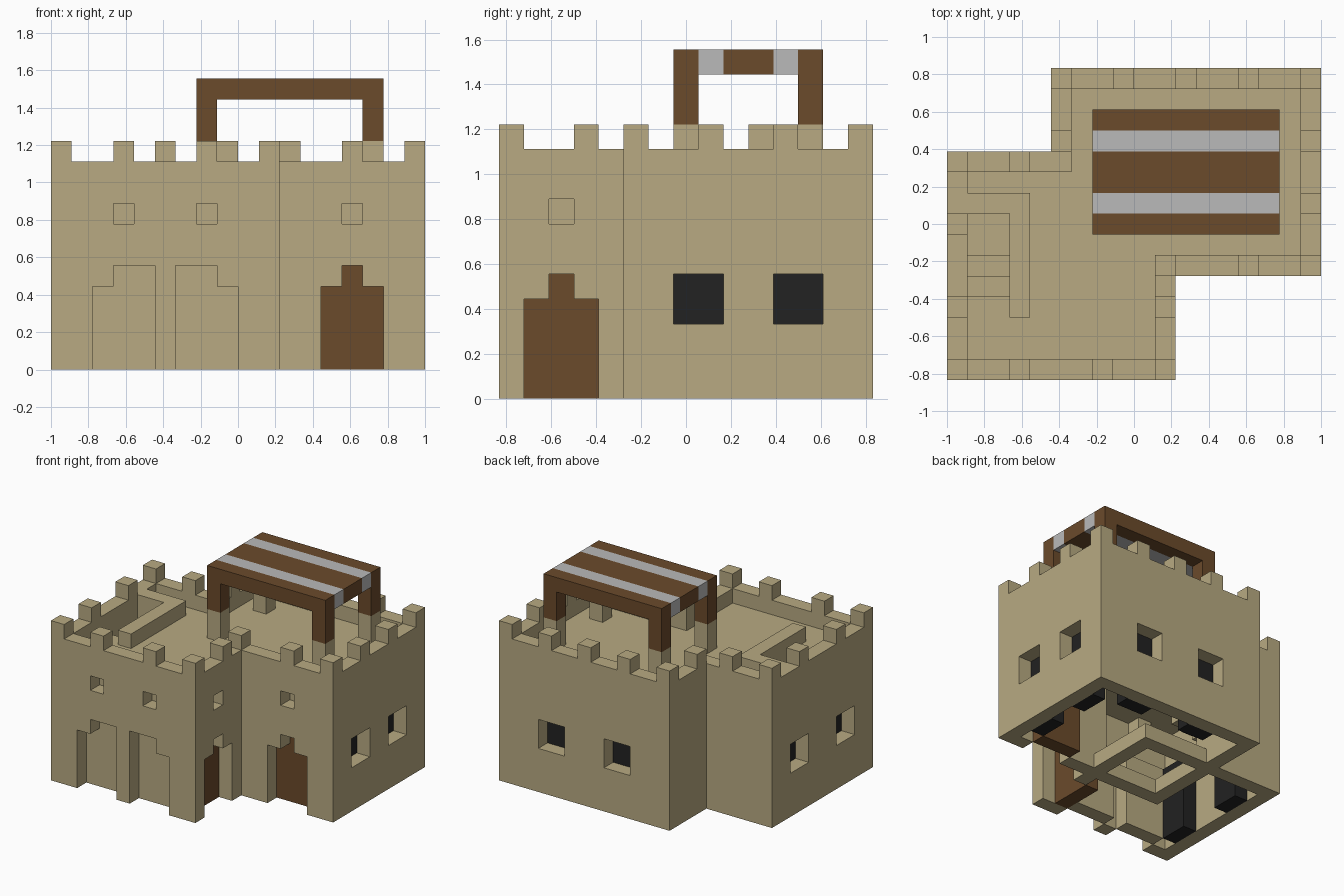
import bpy
import bmesh
from itertools import product
from mathutils import Vector

cube = bpy.data.objects.get("Cube")
if cube:
    bpy.data.objects.remove(cube, do_unlink=True)

U = 1 / 9  # one building block


def material(name, rgb):
    m = bpy.data.materials.new(name)
    m.use_nodes = True
    m.diffuse_color = (*rgb, 1)
    bsdf = m.node_tree.nodes["Principled BSDF"]
    bsdf.inputs["Base Color"].default_value = (*rgb, 1)
    bsdf.inputs["Roughness"].default_value = 0.9
    return m


sand = material("sandstone", (0.479, 0.402, 0.223))
brown = material("brown wood", (0.147, 0.069, 0.024))
grey = material("light grey cloth", (0.491, 0.491, 0.491))
black = material("dark glass", (0.016, 0.016, 0.016))


def box(x0, x1, y0, y1, z0, z1):
    """Set of block cells filling a box."""
    return set(product(range(x0, x1), range(y0, y1), range(z0, z1)))


def build(name, cells, mat):
    """Make one clean shell around a set of block cells."""
    bm = bmesh.new()
    for cell in cells:
        for axis, side in product(range(3), (0, 1)):
            near = list(cell)
            near[axis] += 2 * side - 1
            if tuple(near) in cells:
                continue
            a, b = (axis + 1) % 3, (axis + 2) % 3
            corners = []
            for da, db in ((0, 0), (1, 0), (1, 1), (0, 1)):
                p = Vector(cell)
                p[axis] += side
                p[a] += da
                p[b] += db
                corners.append(bm.verts.new((p - Vector((9, 7.5, 0))) * U))
            bm.faces.new(corners if side else corners[::-1])
    bmesh.ops.remove_doubles(bm, verts=bm.verts, dist=U / 100)
    mesh = bpy.data.meshes.new(name)
    bm.to_mesh(mesh)
    bm.free()
    mesh.materials.append(mat)
    obj = bpy.data.objects.new(name, mesh)
    bpy.context.collection.objects.link(obj)
    return obj


# Two overlapping square halls
front_hall, back_hall = (0, 11, 0, 11), (5, 18, 5, 15)


def inside(hall):
    x0, x1, y0, y1 = hall
    return (x0 + 1, x1 - 1, y0 + 1, y1 - 1)


WALL, ROOF = 10, 9
rooms = box(*inside(front_hall), 0, WALL) | box(*inside(back_hall), 0, WALL)
walls = (box(*front_hall, 0, WALL) | box(*back_hall, 0, WALL)) - rooms
# Low curbs where the halls cross
for hall in (front_hall, back_hall):
    walls |= box(*hall, 0, 1) - box(*inside(hall), 0, 1)

# Doorways with stepped tops, each backed by a door one block behind
arches = [
    ("left_arch_door", box(2, 5, 0, 1, 0, 4) | box(3, 5, 0, 1, 4, 5), box(2, 5, 1, 2, 0, 5), sand),
    ("right_arch_door", box(6, 9, 0, 1, 0, 4) | box(6, 8, 0, 1, 4, 5), box(6, 9, 1, 2, 0, 5), sand),
    ("front_door", box(13, 16, 5, 6, 0, 4) | box(14, 15, 5, 6, 4, 5), box(13, 16, 6, 7, 0, 5), brown),
    ("side_door", box(10, 11, 1, 4, 0, 4) | box(10, 11, 2, 3, 4, 5), box(9, 10, 1, 4, 0, 5), brown),
]
for name, hole, door, mat in arches:
    walls -= hole
    build(name, door, mat)

# Small upper slits
slits = set()
for x, y in ((3, 0), (7, 0), (14, 5)):
    walls -= box(x, x + 1, y, y + 1, 7, 8)
    slits |= box(x, x + 1, y + 1, y + 2, 7, 8)
walls -= box(10, 11, 2, 3, 7, 8)
slits |= box(9, 10, 2, 3, 7, 8)
build("slit_backs", slits, sand)

# Large windows with dark panes set behind the wall
panes = set()
for y in (7, 11):
    walls -= box(17, 18, y, y + 2, 3, 5)
    panes |= box(16, 17, y, y + 2, 0, 5)
for y in (2, 7):
    walls -= box(0, 1, y, y + 2, 3, 5)
    panes |= box(1, 2, y, y + 2, 0, 5)
for x in (8, 13):
    walls -= box(x, x + 2, 14, 15, 3, 5)
    panes |= box(x, x + 2, 13, 14, 0, 5)
build("window_panes", panes, black)

# Battlements
merlons = [(x, 0) for x in (0, 3, 7, 10)]
merlons += [(0, y) for y in (3, 7, 10)] + [(3, 10)]
merlons += [(10, 3), (10, 5), (14, 5), (5, 11)]
merlons += [(17, y) for y in (5, 8, 11)]
merlons += [(x, 14) for x in (5, 8, 11, 14, 17)]
for x, y in merlons:
    walls.add((x, y, WALL))
build("walls_and_battlements", walls, sand)

# Flat roof with a stairwell
roof = {c for c in rooms if c[2] == ROOF - 1}
roof -= box(1, 3, 4, 8, ROOF - 1, ROOF)
build("roof", roof, sand)

stairs = box(1, 3, 4, 5, 7, 8) | box(1, 3, 5, 6, 6, 7) | box(1, 3, 6, 8, 5, 6)
build("stairs", stairs, sand)
build("stair_rail", box(3, 4, 3, 9, ROOF, WALL) | box(1, 3, 8, 9, ROOF, WALL), sand)

# Canopy on four posts
bases, legs = set(), set()
for x, y in product((7, 15), (7, 12)):
    bases |= box(x, x + 1, y, y + 1, ROOF, 11)
    legs |= box(x, x + 1, y, y + 1, 11, 13)
build("canopy_post_bases", bases, sand)
stripes = box(7, 16, 8, 9, 13, 14) | box(7, 16, 11, 12, 13, 14)
build("canopy_frame", legs | (box(7, 16, 7, 13, 13, 14) - stripes), brown)
build("canopy_stripes", stripes, grey)
